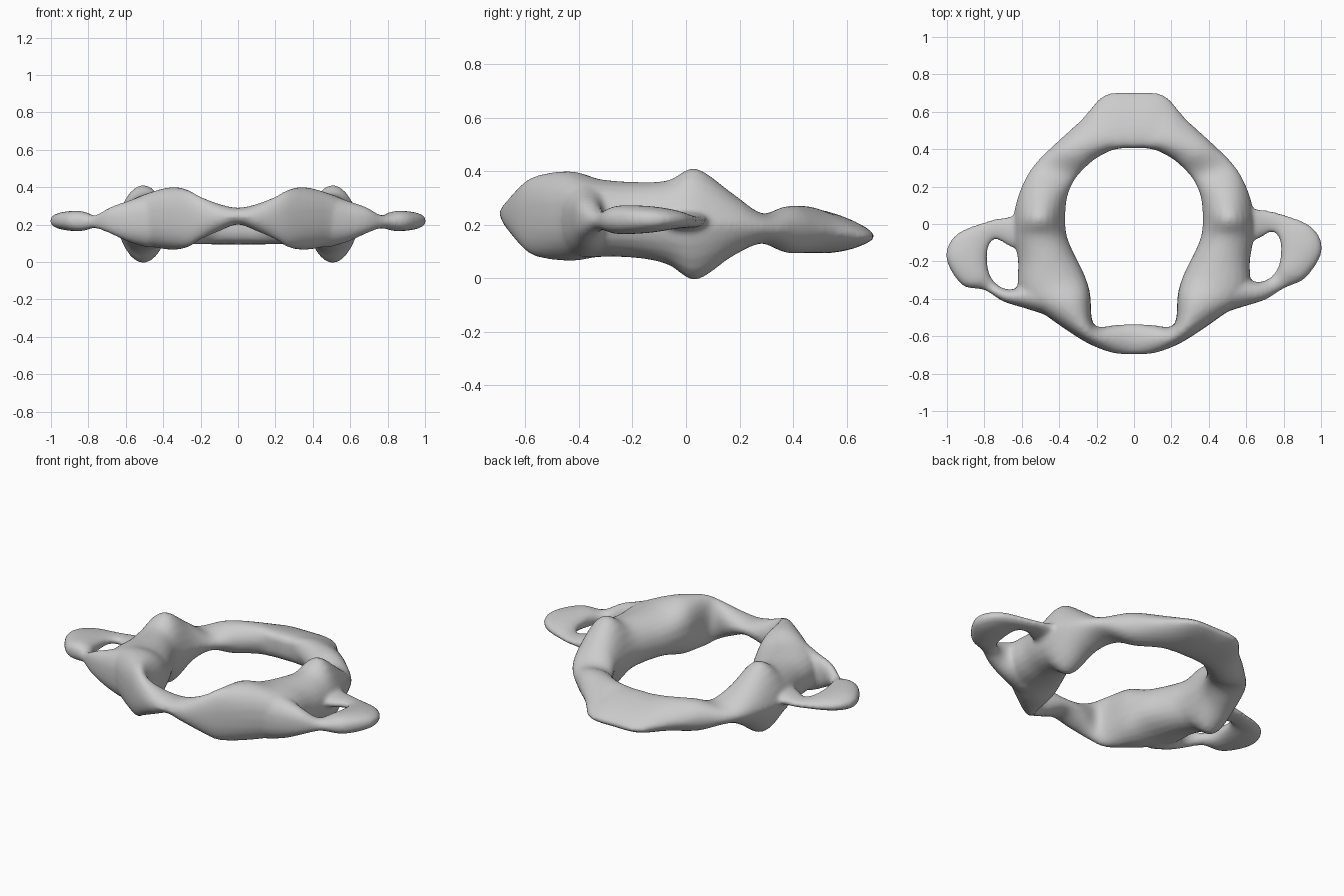
import bpy, bmesh, math
from mathutils import Vector

if "Cube" in bpy.data.objects:
    bpy.data.objects.remove(bpy.data.objects["Cube"])

# Stations: inner edge x,y | outer edge x,y | bottom z, top z | pointedness
# Half of the bony ring, from front centre round to back centre
RING = [
    (0.00, -0.535, 0.00, -0.697, 0.20, 0.29, 1),
    (0.10, -0.54, 0.10, -0.692, 0.165, 0.31, 1),
    (0.19, -0.55, 0.21, -0.655, 0.12, 0.35, 0.9),
    (0.225, -0.51, 0.31, -0.60, 0.08, 0.385, 0.85),
    (0.235, -0.37, 0.47, -0.49, 0.065, 0.40, 0.8),
    (0.27, -0.26, 0.61, -0.38, 0.08, 0.37, 0.85),
    (0.325, -0.15, 0.62, -0.20, 0.075, 0.36, 0.95),
    (0.36, -0.06, 0.64, -0.07, 0.05, 0.367, 1.1),
    (0.367, 0.035, 0.645, 0.04, -0.007, 0.412, 1.5),
    (0.355, 0.15, 0.605, 0.19, 0.08, 0.32, 1.3),
    (0.31, 0.245, 0.535, 0.315, 0.13, 0.243, 1),
    (0.23, 0.33, 0.42, 0.43, 0.095, 0.27, 1),
    (0.14, 0.385, 0.28, 0.56, 0.095, 0.27, 1.2),
    (0.07, 0.405, 0.16, 0.69, 0.095, 0.26, 1.3),
    (0.00, 0.405, 0.00, 0.705, 0.095, 0.26, 1.3),
]
# Side process curling round its opening
PROCESS = [
    (0.46, -0.25, 0.48, -0.475, 0.075, 0.37, 0.8),
    (0.57, -0.28, 0.59, -0.44, 0.105, 0.33, 0.8),
    (0.66, -0.31, 0.70, -0.405, 0.15, 0.295, 0.8),
    (0.73, -0.285, 0.80, -0.345, 0.18, 0.25, 1),
    (0.775, -0.22, 0.92, -0.285, 0.165, 0.272, 0.8),
    (0.785, -0.13, 1.005, -0.14, 0.17, 0.27, 0.8),
    (0.77, -0.065, 0.95, -0.015, 0.185, 0.255, 0.9),
    (0.73, -0.045, 0.77, 0.06, 0.188, 0.236, 1),
    (0.64, -0.09, 0.66, 0.08, 0.18, 0.25, 1),
    (0.50, -0.10, 0.50, 0.11, 0.14, 0.30, 1),
]


def smooth_stations(st, closed, steps=5):
    """Catmull-Rom interpolation of the stations."""
    n, out = len(st), []
    for i in range(n if closed else n - 1):
        idx = [i - 1, i, i + 1, i + 2]
        idx = [k % n if closed else min(max(k, 0), n - 1) for k in idx]
        for s in range(steps):
            t = s / steps
            out.append([0.5 * (2 * b + (c - a) * t + (2 * a - 5 * b + 4 * c - d) * t * t
                               + (3 * b - a - 3 * c + d) * t ** 3)
                        for a, b, c, d in zip(*(st[k] for k in idx))])
    if not closed:
        out.append(list(st[-1]))
    return out


def loft(bm, st, closed, sides=24):
    """Skin oval to pointed sections spanning inner edge to outer edge."""
    rings = []
    for ix, iy, ox, oy, zb, zt, point in smooth_stations(st, closed):
        a, b = Vector((ix, iy, 0)), Vector((ox, oy, 0))
        mid, half = (a + b) / 2, (b - a) / 2
        lean = min(max((oy - 0.45) * 2.2, 0), 0.5)  # back arch is thickest inside
        ring = []
        for k in range(sides):
            ang = 2 * math.pi * k / sides
            s = math.sin(ang)
            p = mid + half * (math.cos(ang) - lean * s * s)
            p.z = (zb + zt) / 2 + (zt - zb) / 2 * math.copysign(abs(s) ** point, s)
            p.z -= lean * 0.04 * math.cos(ang)  # and tips down outwards
            ring.append(bm.verts.new(p))
        rings.append(ring)
    n = len(rings)
    for i in range(n if closed else n - 1):
        r, q = rings[i], rings[(i + 1) % n]
        for k in range(sides):
            j = (k + 1) % sides
            bm.faces.new((r[k], r[j], q[j], q[k]))
    if not closed:
        bm.faces.new(rings[0])
        bm.faces.new(rings[-1])


bm = bmesh.new()
# Closed ring: right half plus its mirror image
left = [(-s[0], s[1], -s[2], *s[3:]) for s in RING[-2:0:-1]]
loft(bm, RING + left, True)
# Side processes, the left one sitting slightly further forward
for side, dy in ((1, 0.0), (-1, -0.04)):
    loft(bm, [(side * a, b + dy, side * c, d + dy * (0.2 if i < 4 else 1), *rest)
              for i, (a, b, c, d, *rest) in enumerate(PROCESS)], False)
bmesh.ops.recalc_face_normals(bm, faces=bm.faces)
mesh = bpy.data.meshes.new("neck_vertebra")
bm.to_mesh(mesh)
bm.free()
bone = bpy.data.objects.new("neck_vertebra", mesh)
bpy.context.collection.objects.link(bone)

# Fuse the parts into one organic skin
rm = bone.modifiers.new("fuse", 'REMESH')
rm.mode = 'VOXEL'
rm.voxel_size = 0.012
rm.use_smooth_shade = True
sm = bone.modifiers.new("soften", 'SMOOTH')
sm.factor = 0.5
sm.iterations = 6
